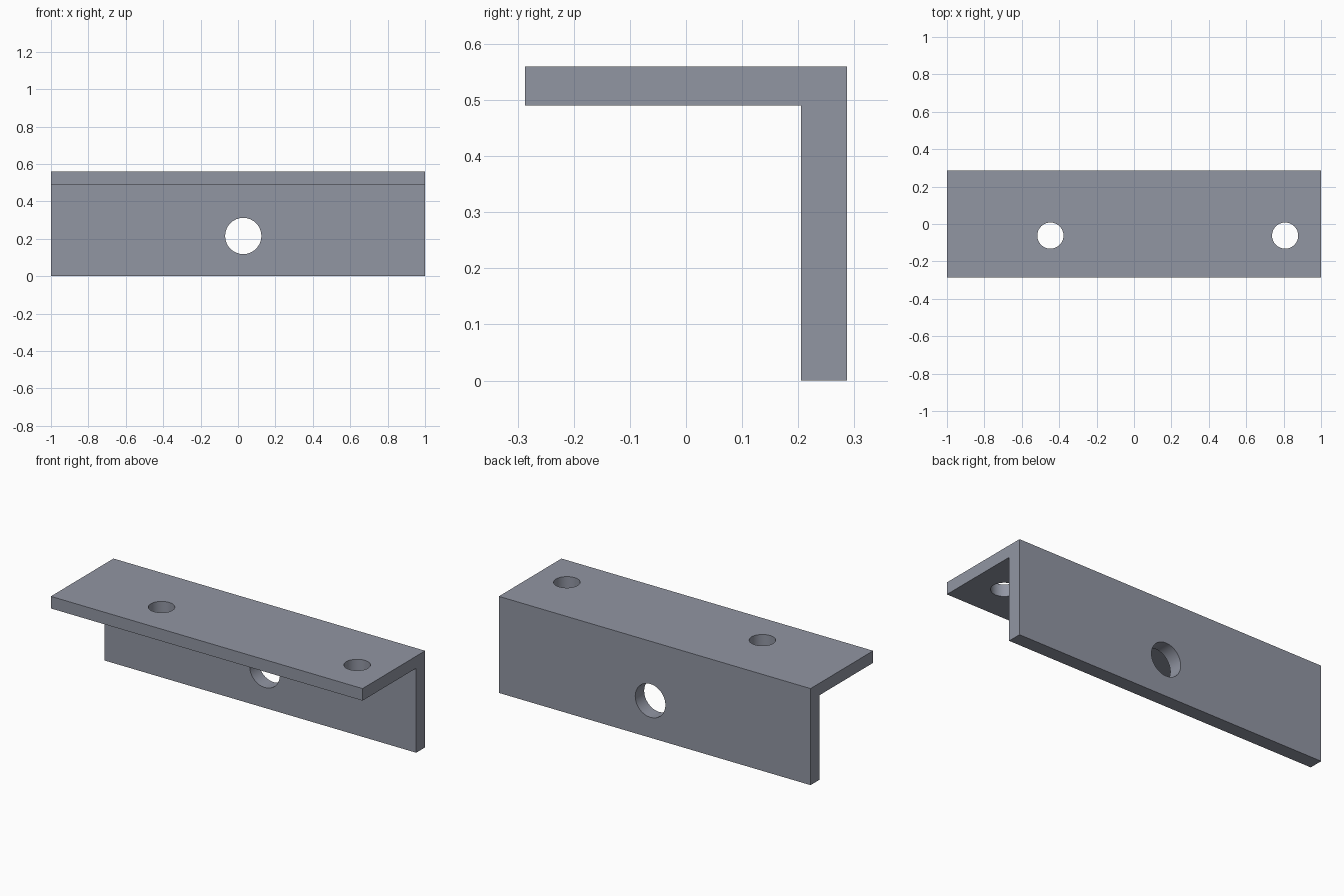
import bpy, bmesh, math

if "Cube" in bpy.data.objects:
    bpy.data.objects.remove(bpy.data.objects["Cube"])

metal = bpy.data.materials.new("grey metal")
metal.diffuse_color = (0.285, 0.303, 0.365, 1)
metal.use_nodes = True
metal.node_tree.nodes["Principled BSDF"].inputs["Base Color"].default_value = metal.diffuse_color

# L-shaped profile (y, z), extruded along x
profile = [(-0.287, 0.49), (0.205, 0.49), (0.205, 0.0),
           (0.287, 0.0), (0.287, 0.56), (-0.287, 0.56)]
bm = bmesh.new()
face = bm.faces.new([bm.verts.new((-1, y, z)) for y, z in profile])
ext = bmesh.ops.extrude_face_region(bm, geom=[face])
bmesh.ops.translate(bm, vec=(2, 0, 0),
                    verts=[v for v in ext["geom"] if isinstance(v, bmesh.types.BMVert)])
bmesh.ops.recalc_face_normals(bm, faces=bm.faces)
mesh = bpy.data.meshes.new("angle_bracket")
bm.to_mesh(mesh)
bm.free()
mesh.materials.append(metal)
bracket = bpy.data.objects.new("angle_bracket", mesh)
bpy.context.collection.objects.link(bracket)


def drill(location, radius, rotation=(0, 0, 0)):
    """Cut a round hole through the bracket and remove the cutter."""
    bpy.ops.mesh.primitive_cylinder_add(vertices=32, radius=radius, depth=0.2,
                                        location=location, rotation=rotation)
    cutter = bpy.context.object
    cutter.name = "hole_cutter"
    cutter.hide_render = True
    cutter.data.materials.append(metal)
    mod = bracket.modifiers.new("hole", "BOOLEAN")
    mod.operation = "DIFFERENCE"
    mod.solver = "EXACT"
    mod.object = cutter
    bpy.context.view_layer.objects.active = bracket
    bpy.ops.object.modifier_apply(modifier=mod.name)
    bpy.data.objects.remove(cutter)


# Two screw holes in the top flange
for x in (-0.447, 0.808):
    drill((x, -0.062, 0.525), 0.07)

# Larger hole in the upright leg
drill((0.028, 0.246, 0.215), 0.097, (math.pi / 2, 0, 0))

# Smooth hole walls, sharp edges elsewhere
bpy.ops.object.select_all(action="DESELECT")
bracket.select_set(True)
bpy.context.view_layer.objects.active = bracket
bpy.ops.object.shade_smooth_by_angle(angle=math.radians(30))
